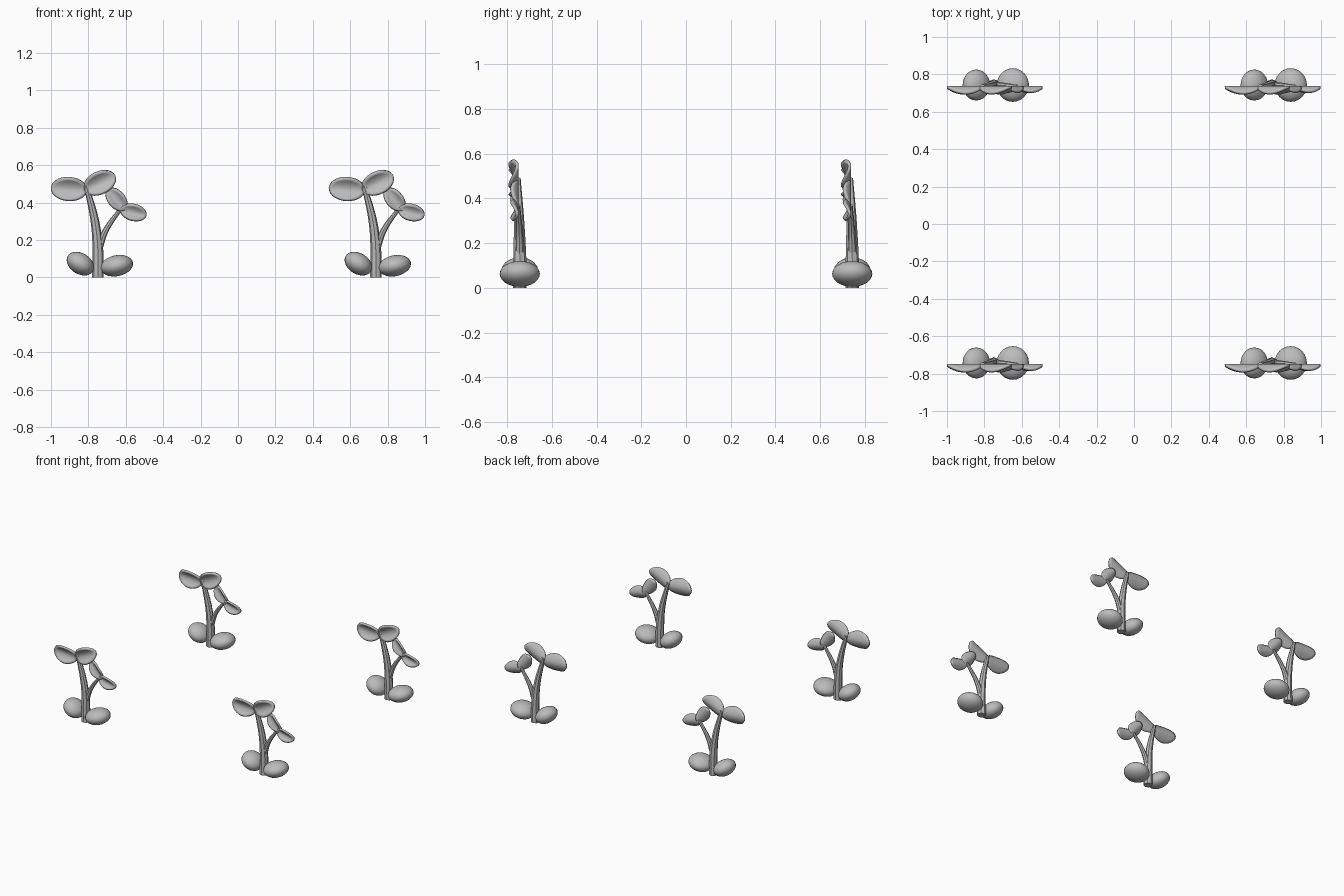
import bpy, bmesh
from math import sin, cos, pi, radians
from mathutils import Matrix, Vector

cube = bpy.data.objects.get("Cube")
if cube:
    bpy.data.objects.remove(cube, do_unlink=True)

grey = bpy.data.materials.new("plain_grey")
grey.use_nodes = True
COLOUR = (0.5, 0.5, 0.5, 1)
grey.diffuse_color = COLOUR
grey.node_tree.nodes["Principled BSDF"].inputs["Base Color"].default_value = COLOUR

SPACING = 0.743
CORNERS = [(x, y) for x in (-SPACING, SPACING) for y in (-SPACING, SPACING)]


def place(name, mesh, thickness=0):
    """Put one copy of a part at each of the four corners."""
    mesh.materials.clear()
    mesh.materials.append(grey)
    for x, y in CORNERS:
        ob = bpy.data.objects.new(name, mesh)
        ob.location = (x, y, 0)
        bpy.context.collection.objects.link(ob)
        if thickness:
            solid = ob.modifiers.new("thickness", "SOLIDIFY")
            solid.thickness = thickness
            solid.offset = 0
        bpy.ops.object.select_all(action="DESELECT")
        ob.select_set(True)
        bpy.context.view_layer.objects.active = ob
        bpy.ops.object.shade_smooth_by_angle(angle=radians(40))


def tilt(angle):
    # Positive angles lift the +x end
    return Matrix.Rotation(-radians(angle), 4, "Y")


def leaf(name, x, z, length, width, angle, cup):
    """Oval blade facing the front, its long edges curling forward."""
    bm = bmesh.new()
    sides, rings = 28, 5
    centre = bm.verts.new((0, 0, 0))
    previous = None
    for r in range(1, rings + 1):
        f = r / rings
        ring = []
        for i in range(sides):
            t = 2 * pi * i / sides
            v = f * sin(t)
            ring.append(bm.verts.new((f * length * cos(t), -cup * v * v, width * v)))
        for i in range(sides):
            j = (i + 1) % sides
            if previous:
                bm.faces.new((previous[i], ring[i], ring[j], previous[j]))
            else:
                bm.faces.new((centre, ring[i], ring[j]))
        previous = ring
    bmesh.ops.recalc_face_normals(bm, faces=bm.faces)
    bm.transform(Matrix.Translation((x, -0.012, z)) @ tilt(angle))
    mesh = bpy.data.meshes.new(name)
    bm.to_mesh(mesh)
    bm.free()
    place(name, mesh, 0.014)


def seed(name, x, z, length, depth, height, angle):
    """Flattened round seed half at the foot of the stem."""
    bm = bmesh.new()
    bmesh.ops.create_uvsphere(bm, u_segments=24, v_segments=14, radius=1)
    bm.transform(Matrix.Translation((x, 0, z)) @ tilt(angle)
                 @ Matrix.Diagonal((length, depth, height, 1)))
    mesh = bpy.data.meshes.new(name)
    bm.to_mesh(mesh)
    bm.free()
    place(name, mesh)


def stalk(name, points):
    """Tapered tube through (x, y, z, radius) points."""
    curve = bpy.data.curves.new(name, "CURVE")
    curve.dimensions = "3D"
    curve.bevel_depth = 1
    curve.bevel_resolution = 2
    curve.resolution_u = 5
    curve.use_fill_caps = True
    spline = curve.splines.new("BEZIER")
    spline.bezier_points.add(len(points) - 1)
    for p, (x, y, z, r) in zip(spline.bezier_points, points):
        p.co = Vector((x, y, z))
        p.radius = r
        p.handle_left_type = p.handle_right_type = "AUTO"
    temp = bpy.data.objects.new(name, curve)
    bpy.context.collection.objects.link(temp)
    graph = bpy.context.evaluated_depsgraph_get()
    mesh = bpy.data.meshes.new_from_object(temp.evaluated_get(graph))
    bpy.data.objects.remove(temp, do_unlink=True)
    place(name, mesh)


# Stems
stalk("main_stem", [(-0.006, 0, 0, 0.031), (-0.006, 0, 0.14, 0.029),
                    (-0.022, -0.003, 0.3, 0.023), (-0.068, -0.01, 0.49, 0.014)])
stalk("side_stem", [(-0.002, 0, 0.15, 0.02), (0.035, -0.002, 0.25, 0.016),
                    (0.118, -0.008, 0.37, 0.01)])

# Upper pair and side pair of leaves
leaf("upper_leaf_outer", -0.161, 0.473, 0.097, 0.06, -4, 0.034)
leaf("upper_leaf_inner", 0.004, 0.506, 0.092, 0.057, 26, 0.034)
leaf("side_leaf_upper", 0.094, 0.417, 0.073, 0.042, -50, 0.026)
leaf("side_leaf_lower", 0.184, 0.348, 0.072, 0.041, -14, 0.026)

# Seed halves
seed("seed_half_right", -0.1, 0.074, 0.079, 0.083, 0.056, -32)
seed("seed_half_left", 0.095, 0.063, 0.088, 0.09, 0.056, 12)
